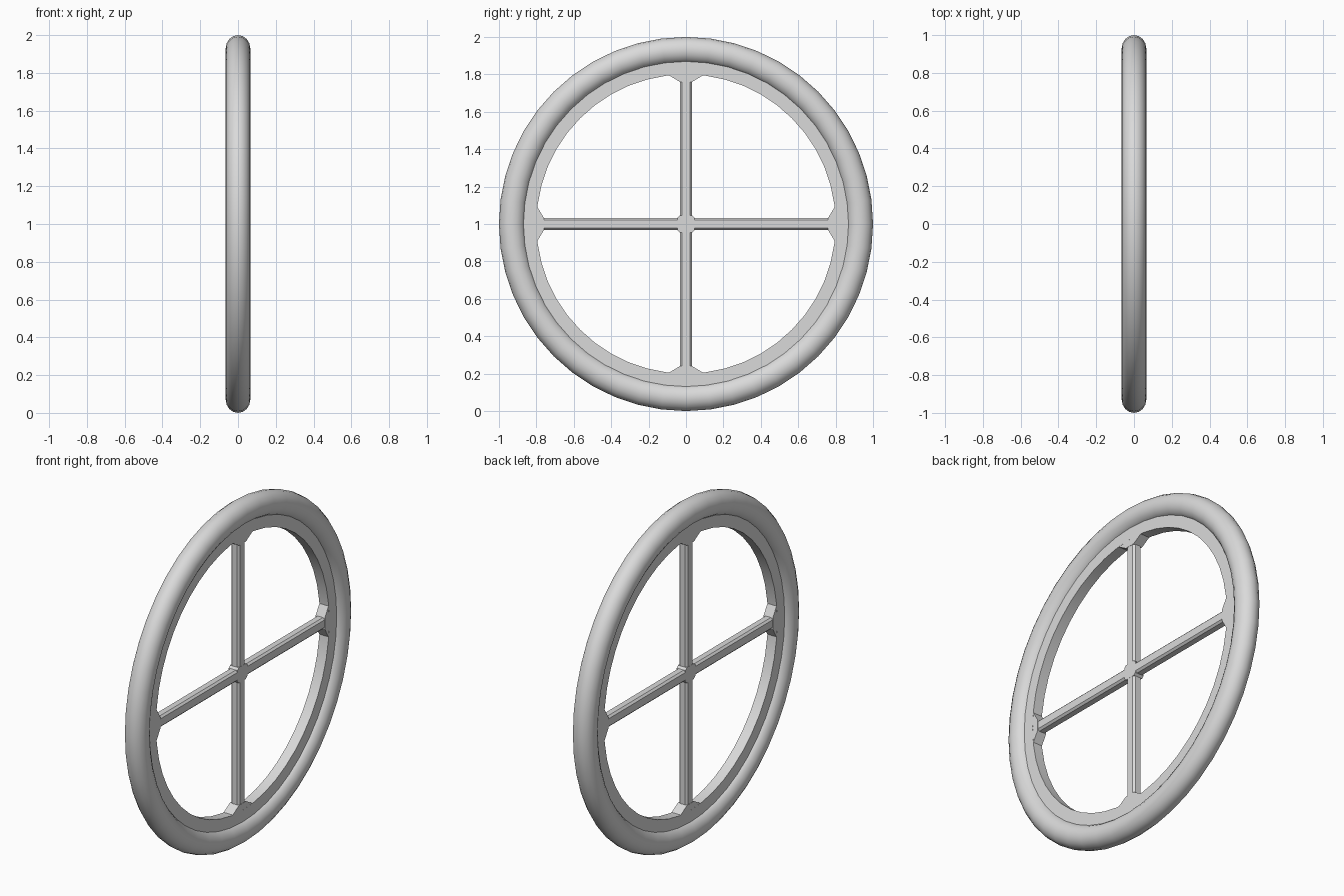
import bpy, bmesh, math
from mathutils import Matrix

cube = bpy.data.objects.get("Cube")
if cube:
    bpy.data.objects.remove(cube)

grey = bpy.data.materials.new("light grey")
grey.use_nodes = True
grey.diffuse_color = (0.7, 0.7, 0.7, 1)
grey.node_tree.nodes["Principled BSDF"].inputs["Base Color"].default_value = (0.7, 0.7, 0.7, 1)

SEGMENTS = 48
RIM_HALF = 0.03
SPOKE_HALF = 0.033


def finish(name, bm, smooth=False):
    """Turn a bmesh centred on the axle into an object at wheel height."""
    bmesh.ops.recalc_face_normals(bm, faces=bm.faces)
    mesh = bpy.data.meshes.new(name)
    bm.to_mesh(mesh)
    bm.free()
    mesh.materials.append(grey)
    obj = bpy.data.objects.new(name, mesh)
    bpy.context.collection.objects.link(obj)
    obj.location.z = 1
    if smooth:
        bpy.ops.object.select_all(action="DESELECT")
        obj.select_set(True)
        bpy.context.view_layer.objects.active = obj
        bpy.ops.object.shade_smooth_by_angle(angle=math.radians(35))
    return obj


def ring(name, profile):
    """Sweep a closed (x, radius) profile around the x axis."""
    bm = bmesh.new()
    loops = []
    for i in range(SEGMENTS):
        a = math.tau * i / SEGMENTS
        loops.append([bm.verts.new((x, r * math.cos(a), r * math.sin(a))) for x, r in profile])
    n = len(profile)
    for i in range(SEGMENTS):
        p, q = loops[i], loops[(i + 1) % SEGMENTS]
        for j in range(n):
            k = (j + 1) % n
            bm.faces.new((p[j], p[k], q[k], q[j]))
    return finish(name, bm, smooth=True)


def prism(name, outline, half, angle=0):
    """Extrude a (y, z) outline along x and turn it about the axle."""
    bm = bmesh.new()
    face = bm.faces.new([bm.verts.new((-half, y, z)) for y, z in outline])
    new = bmesh.ops.extrude_face_region(bm, geom=[face])["geom"]
    verts = [v for v in new if isinstance(v, bmesh.types.BMVert)]
    bmesh.ops.translate(bm, verts=verts, vec=(2 * half, 0, 0))
    bmesh.ops.transform(bm, matrix=Matrix.Rotation(angle, 4, "X"), verts=bm.verts)
    return finish(name, bm)


# Rounded tyre
tyre = [(0.065 * math.cos(t), 0.93 + 0.07 * math.sin(t))
        for t in (math.tau * i / 16 for i in range(16))]
ring("tyre", tyre)

# Flat rim band
ring("rim", [(-RIM_HALF, 0.8), (RIM_HALF, 0.8), (RIM_HALF, 0.91), (-RIM_HALF, 0.91)])

# Two crossing bars with bevelled edges make four spokes
s = SPOKE_HALF
for name, angle in (("upright_spokes", 0), ("level_spokes", math.pi / 2)):
    bar = prism(name, [(-s, -0.85), (s, -0.85), (s, 0.85), (-s, 0.85)], 0.028, angle)
    bevel = bar.modifiers.new("edge bevel", "BEVEL")
    bevel.width = 0.011
    bevel.segments = 1

# Flared brackets where the spokes meet the rim
flare = [(-s, 0.76), (s, 0.76), (0.105, 0.803), (0.105, 0.85), (-0.105, 0.85), (-0.105, 0.803)]
for i in range(4):
    prism("spoke_bracket_%d" % (i + 1), flare, RIM_HALF - 0.0005, i * math.pi / 2)

# Small chamfered hub
c = 0.045
prism("hub", [(c, -s), (c, s), (s, c), (-s, c), (-c, s), (-c, -s), (-s, -c), (s, -c)], 0.0285)
